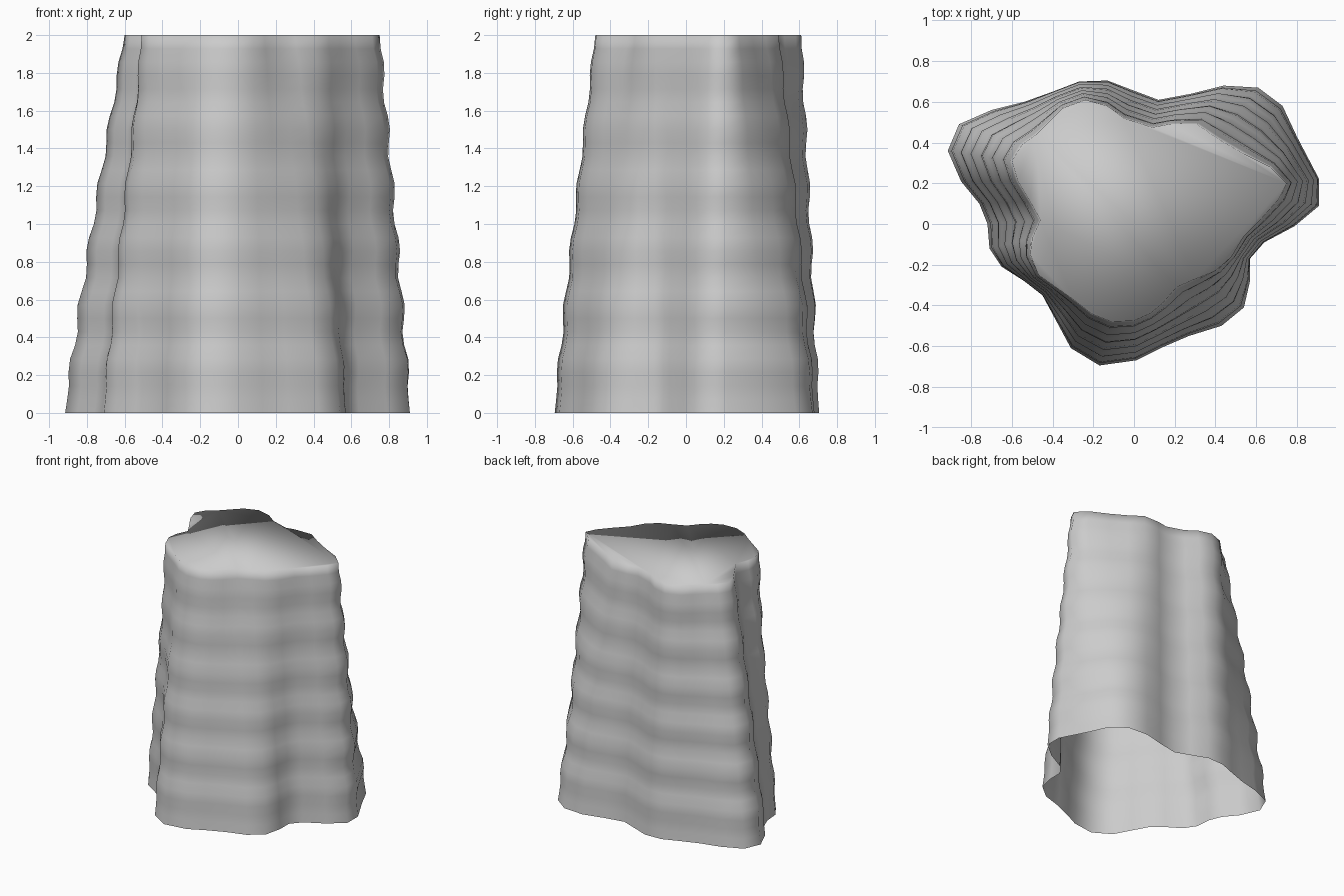
import bpy
import bmesh
from math import cos, pi

# Matching outline points, clockwise from above: base x, base y, top x, top y
OUTLINE = [
    (.91, .22, .75, .20), (.91, .09, .71, .12), (.79, -.01, .62, .02),
    (.64, -.09, .54, -.06), (.57, -.17, .48, -.16), (.57, -.28, .40, -.23),
    (.54, -.41, .30, -.27), (.43, -.50, .21, -.31), (.27, -.55, .14, -.39),
    (.13, -.61, .08, -.44), (.01, -.67, 0, -.475), (-.17, -.695, -.11, -.48),
    (-.31, -.61, -.21, -.44), (-.38, -.48, -.30, -.37), (-.45, -.35, -.40, -.30),
    (-.54, -.28, -.47, -.25), (-.65, -.21, -.51, -.15), (-.71, -.12, -.50, -.07),
    (-.72, 0, -.46, .02), (-.76, .10, -.51, .11), (-.85, .21, -.57, .21),
    (-.915, .36, -.60, .31), (-.86, .49, -.55, .39), (-.70, .56, -.48, .44),
    (-.54, .60, -.41, .51), (-.40, .65, -.35, .57), (-.27, .70, -.24, .61),
    (-.13, .705, -.13, .58), (0, .655, -.05, .52), (.12, .61, .09, .475),
    (.28, .64, .17, .49), (.44, .68, .31, .49), (.61, .67, .41, .42),
    (.73, .58, .53, .35), (.80, .43, .67, .28),
]
ROWS = 28
HEIGHT = 2.0


def ring(bm, t):
    """One level of the stump: blended outline with a horizontal ripple."""
    z = HEIGHT * t
    blend = t ** 1.12
    fade = min(1, t * 8, (1 - t) * 14)
    scale = 1 + 0.014 * fade * cos(2 * pi * (z - 0.25) / 0.317)
    return [bm.verts.new(((bx + (tx - bx) * blend) * scale,
                          (by + (ty - by) * blend) * scale, z))
            for bx, by, tx, ty in OUTLINE]


# Rippled wall, open at the bottom
bm = bmesh.new()
rings = [ring(bm, i / ROWS) for i in range(ROWS + 1)]
n = len(OUTLINE)
for low, high in zip(rings, rings[1:]):
    for i in range(n):
        j = (i + 1) % n
        bm.faces.new((low[j], low[i], high[i], high[j]))

# Flat top cap, shaded together with the wall
bm.faces.new(rings[-1][::-1])
for f in bm.faces:
    f.smooth = True

mesh = bpy.data.meshes.new("rock_pillar")
bm.to_mesh(mesh)
bm.free()
bpy.context.collection.objects.link(bpy.data.objects.new("rock_pillar", mesh))
